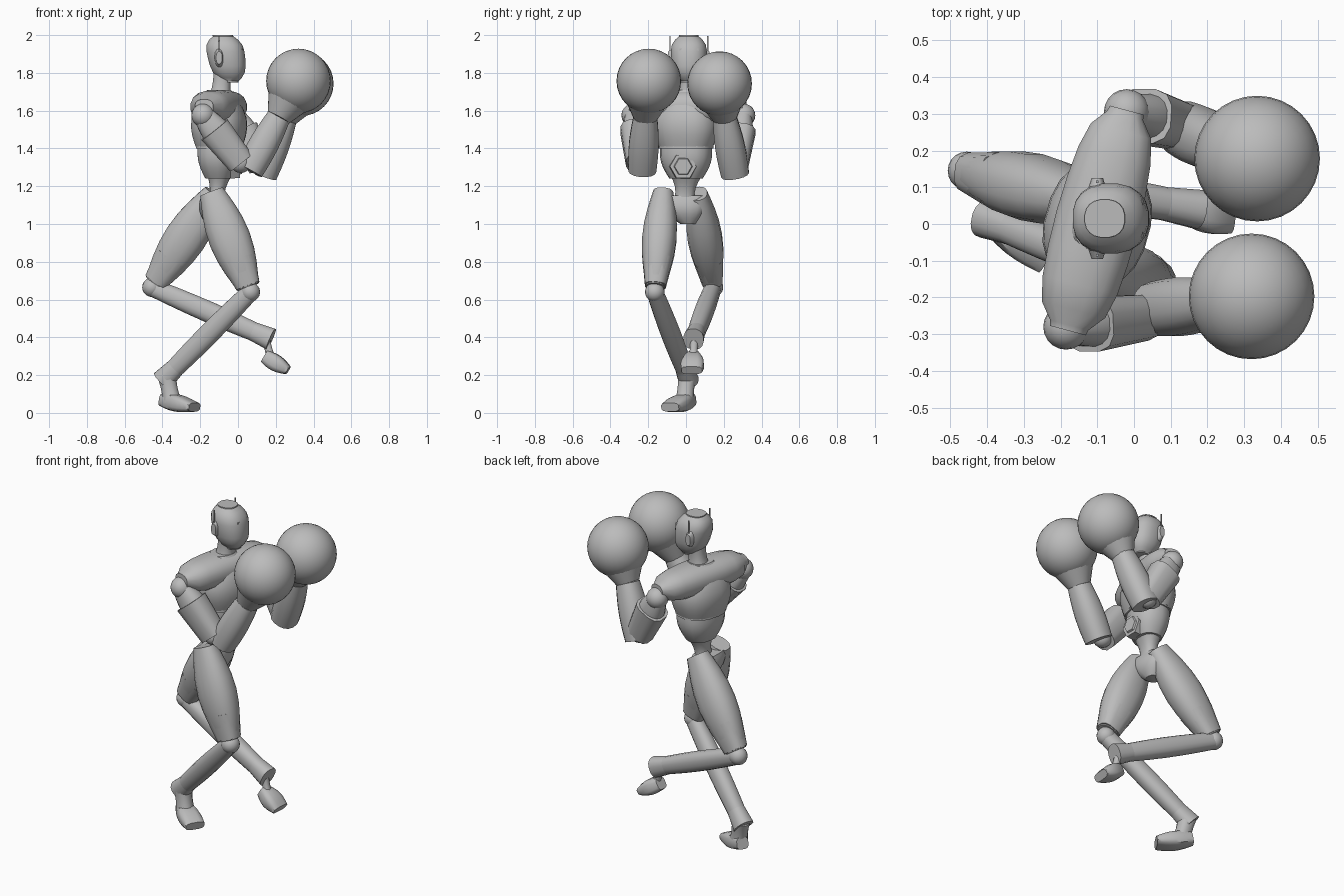
import bpy, bmesh, math
from mathutils import Vector, Matrix

old = bpy.data.objects.get("Cube")
if old:
    bpy.data.objects.remove(old)

grey = bpy.data.materials.new("mid_grey")
grey.use_nodes = True
colour = (0.5, 0.5, 0.5, 1)
grey.diffuse_color = colour
grey.node_tree.nodes["Principled BSDF"].inputs["Base Color"].default_value = colour

FORWARD, LEFT, UP = Matrix.Identity(3)
SHOULDER_LINE = Vector((0.27, 0.96, 0))
CHEST_FORWARD = SHOULDER_LINE.cross(UP)


def finish(name, bm, angle=40):
    mesh = bpy.data.meshes.new(name)
    bmesh.ops.recalc_face_normals(bm, faces=bm.faces)
    bm.to_mesh(mesh)
    bm.free()
    mesh.materials.append(grey)
    part = bpy.data.objects.new(name, mesh)
    bpy.context.collection.objects.link(part)
    bpy.ops.object.select_all(action='DESELECT')
    part.select_set(True)
    bpy.context.view_layer.objects.active = part
    bpy.ops.object.shade_smooth_by_angle(angle=math.radians(angle))


def limb(name, start, end, first, last, bulge=0, width=1, flare=0, side=LEFT, axis=None,
         boxy=0.85, sides=16, steps=10, rounding=0):
    """Tapered, bulging tube with a rounded-box section; flare widens it towards its end."""
    start, end = Vector(start), Vector(end)
    along = axis or (end - start).normalized()
    across = (side - along * along.dot(side)).normalized()
    outward = across.cross(along)
    bm = bmesh.new()
    rings = []
    for step in range(steps + 1):
        f = (1 - math.cos(math.pi * step / steps)) / 2
        depth = first + (last - first) * f + bulge * math.sin(math.pi * f)
        if rounding:
            depth *= max(0.3, 1 - abs(2 * f - 1) ** rounding) ** 0.5
        ring = []
        for k in range(sides):
            turn = math.tau * (k + 0.5) / sides
            c, s = math.cos(turn), math.sin(turn)
            u = math.copysign(abs(c) ** boxy, c) * depth
            v = math.copysign(abs(s) ** boxy, s) * (depth * width + flare * f)
            ring.append(bm.verts.new(start.lerp(end, f) + outward * u + across * v))
        rings.append(ring)
    for low, high in zip(rings, rings[1:]):
        for k in range(sides):
            n = (k + 1) % sides
            bm.faces.new((low[k], low[n], high[n], high[k]))
    bm.faces.new(rings[0])
    bm.faces.new(rings[-1])
    finish(name, bm)


def ball(name, centre, radius, segments=20):
    bm = bmesh.new()
    bmesh.ops.create_uvsphere(bm, u_segments=segments, v_segments=segments // 2, radius=radius,
                              matrix=Matrix.Translation(centre))
    finish(name, bm, 60)


def box(name, centre, size):
    bm = bmesh.new()
    bmesh.ops.create_cube(bm, size=1, matrix=Matrix.Translation(centre) @ Matrix.Diagonal((*size, 1)))
    finish(name, bm)


# Head with visor, ear pods and aerials
face = Vector((-0.08, 0.015, 1.88))
limb("head", face + Vector((0.04, 0, -0.13)), face + UP * 0.12, 0.08, 0.1, bulge=0.01, width=0.95,
     axis=UP, rounding=4, sides=20)
limb("neck", (-0.1, 0.01, 1.64), face - UP * 0.08, 0.07, 0.05, bulge=-0.01, axis=UP)
box("visor", face + FORWARD * 0.095, (0.02, 0.1, 0.1))
for label, out in (("left", LEFT), ("right", -LEFT)):
    ear = face - FORWARD * 0.02 + out * 0.085
    limb(label + "_ear_pod", ear, ear + out * 0.025, 0.024, 0.016, width=2.1, side=UP, steps=2)
    box(label + "_aerial", ear + out * 0.015 + UP * 0.07, (0.006, 0.006, 0.09))

# Torso, turned along the shoulder line
waist = Vector((-0.1, 0, 1.24))
ribs = waist + UP * 0.17
limb("chest", ribs, ribs + UP * 0.3, 0.12, 0.06, bulge=0.05, width=1.2, side=SHOULDER_LINE, axis=UP, sides=20)
limb("shoulder_yoke", (-0.18, -0.29, 1.62), (-0.02, 0.31, 1.62), 0.075, 0.07, bulge=0.02, width=1.25,
     side=CHEST_FORWARD, rounding=8)
limb("belly", waist, ribs, 0.07, 0.11, bulge=0.015, width=1.25, side=SHOULDER_LINE, axis=UP)
limb("belt", ribs - UP * 0.01, ribs + UP * 0.02, 0.12, 0.12, width=1.2, side=SHOULDER_LINE, axis=UP, steps=1)
buckle = Vector((0.01, -0.015, 1.305))
limb("buckle", buckle - FORWARD * 0.05, buckle, 0.075, 0.07, boxy=1, sides=6, steps=1)
limb("buckle_stud", buckle, buckle + FORWARD * 0.01, 0.05, 0.045, boxy=1, sides=6, steps=1)
limb("spine", (-0.12, -0.01, 1.08), waist + UP * 0.02, 0.055, 0.065, bulge=-0.02, width=1.3)
limb("pelvis", (-0.13, 0.01, 1), (-0.135, -0.03, 1.15), 0.04, 0.06, bulge=0.025, width=1, flare=0.08, axis=UP)

# Legs as hip, knee, ankle, heel and toe joints
legs = {
    "right": ((-0.14, -0.12, 1.17), (0.065, -0.165, 0.64), (-0.4, 0.015, 0.17),
              (-0.4, 0.025, 0.07), (-0.23, -0.085, 0.03)),
    "left": ((-0.12, 0.06, 1.16), (-0.455, 0.145, 0.665), (0.175, 0.04, 0.39),
             (0.14, 0.04, 0.3), (0.265, 0.03, 0.225)),
}
stems = {"right": 0.05, "left": 0.026}
for label, joints in legs.items():
    hip, knee, ankle, heel, toe = map(Vector, joints)
    limb(label + "_thigh", hip, hip.lerp(knee, 0.95), 0.065, 0.06, bulge=0.05, width=0.82)
    limb(label + "_knee_guard", hip.lerp(knee, 0.68), hip.lerp(knee, 0.94), 0.095, 0.066, width=0.85,
         boxy=0.7, sides=12, steps=2)
    ball(label + "_knee", knee, 0.052)
    limb(label + "_shin", knee, ankle, 0.048, 0.046, bulge=0.01, width=0.9)
    limb(label + "_shin_cuff", knee.lerp(ankle, 0.84), ankle, 0.05, 0.06, width=0.9, steps=2)
    stem = stems[label]
    limb(label + "_ankle", knee.lerp(ankle, 0.95), heel.lerp(toe, 0.3), stem, stem, bulge=-0.005, sides=12)
    limb(label + "_foot", heel, toe, 0.035, 0.024, bulge=0.015, flare=0.032, side=UP.cross(toe - heel),
         boxy=0.6, sides=12)

# Arms as shoulder, elbow, forearm base, wrist and fist joints
arms = {
    "right": ((-0.185, -0.28, 1.575), (0.015, -0.255, 1.325), (0.075, -0.23, 1.31),
              (0.215, -0.215, 1.565), (0.32, -0.197, 1.757)),
    "left": ((-0.02, 0.305, 1.575), (0.125, 0.265, 1.305), (0.145, 0.255, 1.29),
             (0.25, 0.205, 1.56), (0.335, 0.178, 1.743)),
}
for label, joints in arms.items():
    shoulder, elbow, base, wrist, fist = map(Vector, joints)
    ball(label + "_shoulder", shoulder, 0.062)
    limb(label + "_upper_arm", shoulder, elbow, 0.055, 0.06, bulge=0.025, width=0.82)
    limb(label + "_arm_plate", shoulder.lerp(elbow, 0.3), elbow, 0.09, 0.075, width=0.85,
         boxy=0.7, sides=12, steps=2)
    ball(label + "_elbow", elbow, 0.055)
    limb(label + "_forearm", base.lerp(wrist, -0.1), wrist, 0.075, 0.064, bulge=0.01)
    limb(label + "_glove_cuff", wrist, wrist.lerp(fist, 0.6), 0.066, 0.13, boxy=1, sides=20)
    ball(label + "_glove", fist, 0.171, 32)
